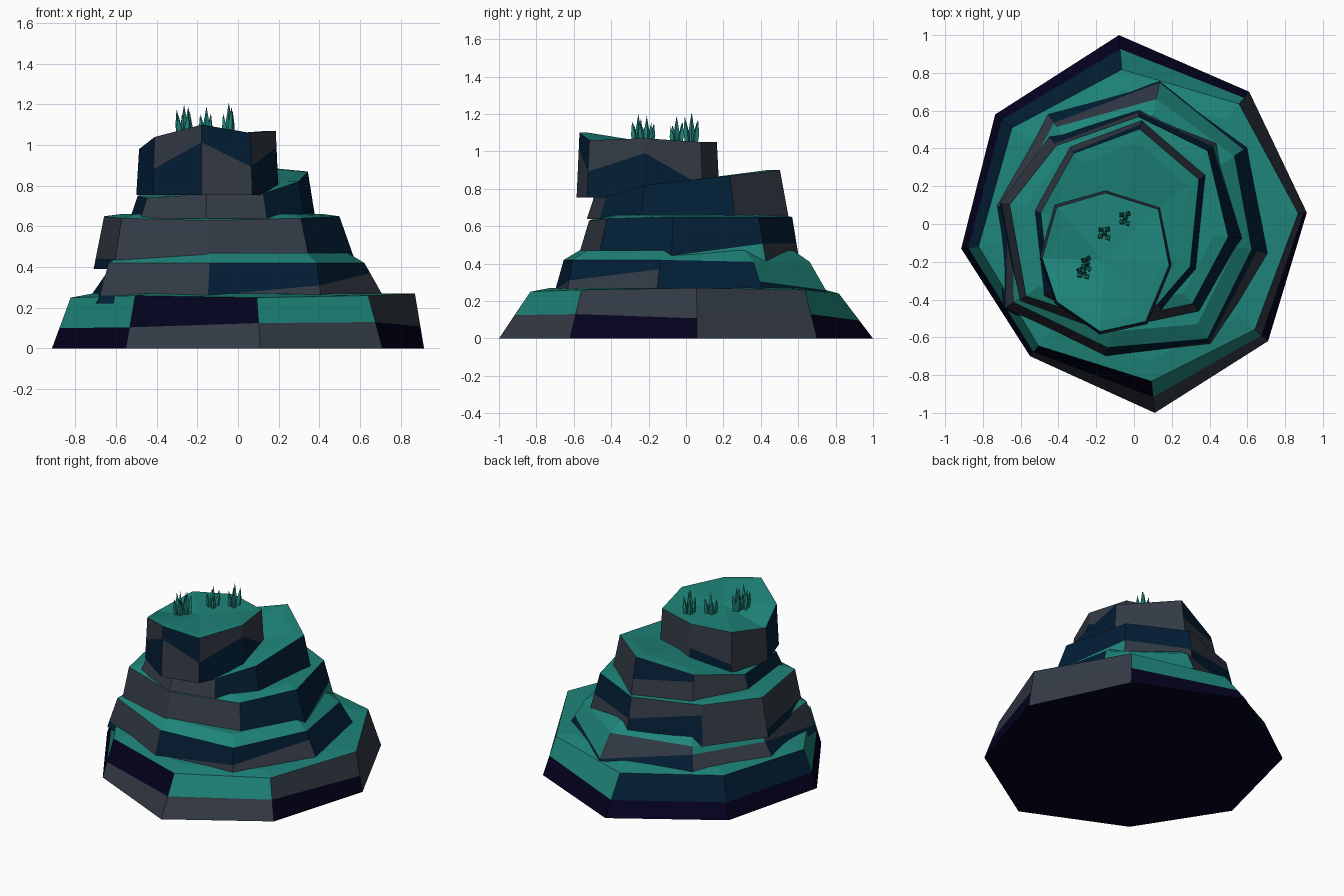
import bpy, bmesh, math, random
from mathutils import Vector

if "Cube" in bpy.data.objects:
    bpy.data.objects.remove(bpy.data.objects["Cube"])

random.seed(4)


def mat(name, r, g, b):
    m = bpy.data.materials.new(name)
    m.diffuse_color = (r, g, b, 1)
    m.use_nodes = True
    m.node_tree.nodes["Principled BSDF"].inputs["Base Color"].default_value = m.diffuse_color
    return m


MOSS = mat("teal_moss", 0.013, 0.235, 0.195)
GREY = mat("grey_rock", 0.034, 0.043, 0.060)
BLUE = mat("navy_rock", 0.0008, 0.013, 0.036)
DARK = mat("dark_violet_rock", 0.0008, 0.0005, 0.013)
MATS = [MOSS, GREY, BLUE, DARK]
CODE = {"t": 0, "g": 1, "b": 2, "v": 3}


def finish(name, bm, mats):
    bmesh.ops.recalc_face_normals(bm, faces=bm.faces[:])
    me = bpy.data.meshes.new(name)
    bm.to_mesh(me)
    bm.free()
    for m in mats:
        me.materials.append(m)
    ob = bpy.data.objects.new(name, me)
    bpy.context.collection.objects.link(ob)
    return ob


def ledge(name, foot, z0, shrink, tops, cap, sides, seams=(0.2, 0.45, 0.75)):
    """Faceted rock ledge: two-colour walls with a slanted seam, mossy cap."""
    bm = bmesh.new()
    n = len(foot)
    c = sum((Vector(p) for p in foot), Vector((0, 0))) / n
    low = [Vector((x, y, z0)) for x, y in foot]
    high = []
    for (x, y), z, s in zip(foot, tops, shrink):
        p = c + (Vector((x, y)) - c) * s
        high.append(Vector((p.x, p.y, z)))
    seam = [a.lerp(b, random.choice(seams)) for a, b in zip(low, high)]
    inner = []
    for p in high:
        q = c + (p.xy - c) * 0.87
        inner.append(Vector((q.x, q.y, cap if cap else p.z)))
    rings = [[bm.verts.new(p) for p in r] for r in (low, seam, high, inner)]
    codes = sides.split()
    for k in range(3):
        for i in range(n):
            j = (i + 1) % n
            f = bm.faces.new((rings[k][i], rings[k][j], rings[k + 1][j], rings[k + 1][i]))
            f.material_index = CODE[codes[i][k]] if k < 2 else 0
    mid = bm.verts.new((c.x, c.y, sum(p.z for p in inner) / n))
    for i in range(n):
        bm.faces.new((rings[3][i], rings[3][(i + 1) % n], mid))
    bm.faces.new(rings[0]).material_index = 3 if z0 == 0 else 1
    return finish(name, bm, MATS)


# Wide base, outline listed clockwise from the back
ledge("base_rock",
      [(-.08, 1), (.61, .7), (.915, .06), (.71, -.62),
       (.11, -1), (-.55, -.7), (-.915, -.13), (-.735, .58)],
      0, [.82, .91, .95, .9, .83, .92, .9, .88],
      [.24, .26, .27, .26, .25, .26, .25, .26], 0.27,
      "vt gg vg gt gv vt vb vb", (0.4, 0.5))

# Second ledge
ledge("lower_ledge",
      [(.14, .77), (.62, .42), (.735, -.16), (.41, -.64),
       (-.15, -.71), (-.69, -.45), (-.75, .1), (-.47, .6)],
      0.22, [.86, .86, .85, .95, .92, .92, .85, .86],
      [.41, .41, .42, .42, .42, .42, .38, .4], 0.47,
      "bt bb gb gb bg bg gt bg")

# Middle ledge
ledge("middle_ledge",
      [(.03, .61), (.44, .43), (.59, -.08), (.36, -.48),
       (-.16, -.59), (-.61, -.41), (-.71, .11), (-.45, .46)],
      0.39, [.93, .9, .86, .88, .88, .93, .92, .9],
      [.65, .65, .65, .64, .63, .64, .65, .65], 0.66,
      "gb tb bb gg gg bg gg bg")

# Upper ledge, rising towards the back
ledge("upper_ledge",
      [(.04, .55), (.38, .26), (.33, -.24), (.14, -.46),
       (-.16, -.53), (-.48, -.38), (-.53, .07), (-.34, .41)],
      0.64, [.92] * 8, [.9, .87, .82, .76, .76, .74, .75, .82], None,
      "gg bb bb gg gg bb gg gb")

# Summit block, leaning out over the front
ledge("summit_rock",
      [(-.15, .18), (.14, .09), (.2, -.22), (.07, -.53),
       (-.18, -.585), (-.42, -.42), (-.5, -.18), (-.42, .1)],
      0.755, [.96] * 8, [1.05, 1.05, 1.07, 1.06, 1.1, 1.04, .98, 1.03], None,
      "gg bg bg gb bg bb gg bg")


# Grass tufts: pointed four-sided blades around a centre
def tuft(name, x, y, z, count, height):
    bm = bmesh.new()
    for k in range(count):
        a = k * math.tau / count + random.uniform(-.3, .3)
        r = 0.022 if k else 0.0
        h = height * (random.uniform(.6, .9) if k else 1)
        foot = Vector((x + r * math.cos(a), y + r * math.sin(a), z))
        lean = Vector((math.cos(a), math.sin(a), 0)) * r * 0.8
        rings = []
        for t, w in ((0, .014), (.45, .016)):
            rings.append([bm.verts.new(foot + lean * t + Vector((
                w * math.cos(a + s * math.pi / 2),
                w * math.sin(a + s * math.pi / 2), h * t))) for s in range(4)])
        tip = bm.verts.new(foot + lean + Vector((0, 0, h)))
        for s in range(4):
            e = (s + 1) % 4
            bm.faces.new((rings[0][s], rings[0][e], rings[1][e], rings[1][s]))
            bm.faces.new((rings[1][s], rings[1][e], tip))
        bm.faces.new(rings[0])
    finish(name, bm, [MOSS])


tuft("grass_tuft_front", -.265, -.255, 1.03, 5, .17)
tuft("grass_tuft_front_small", -.245, -.21, 1.03, 5, .16)
tuft("grass_tuft_middle", -.155, -.05, 1.03, 5, .16)
tuft("grass_tuft_back", -.045, .03, 1.03, 5, .18)
